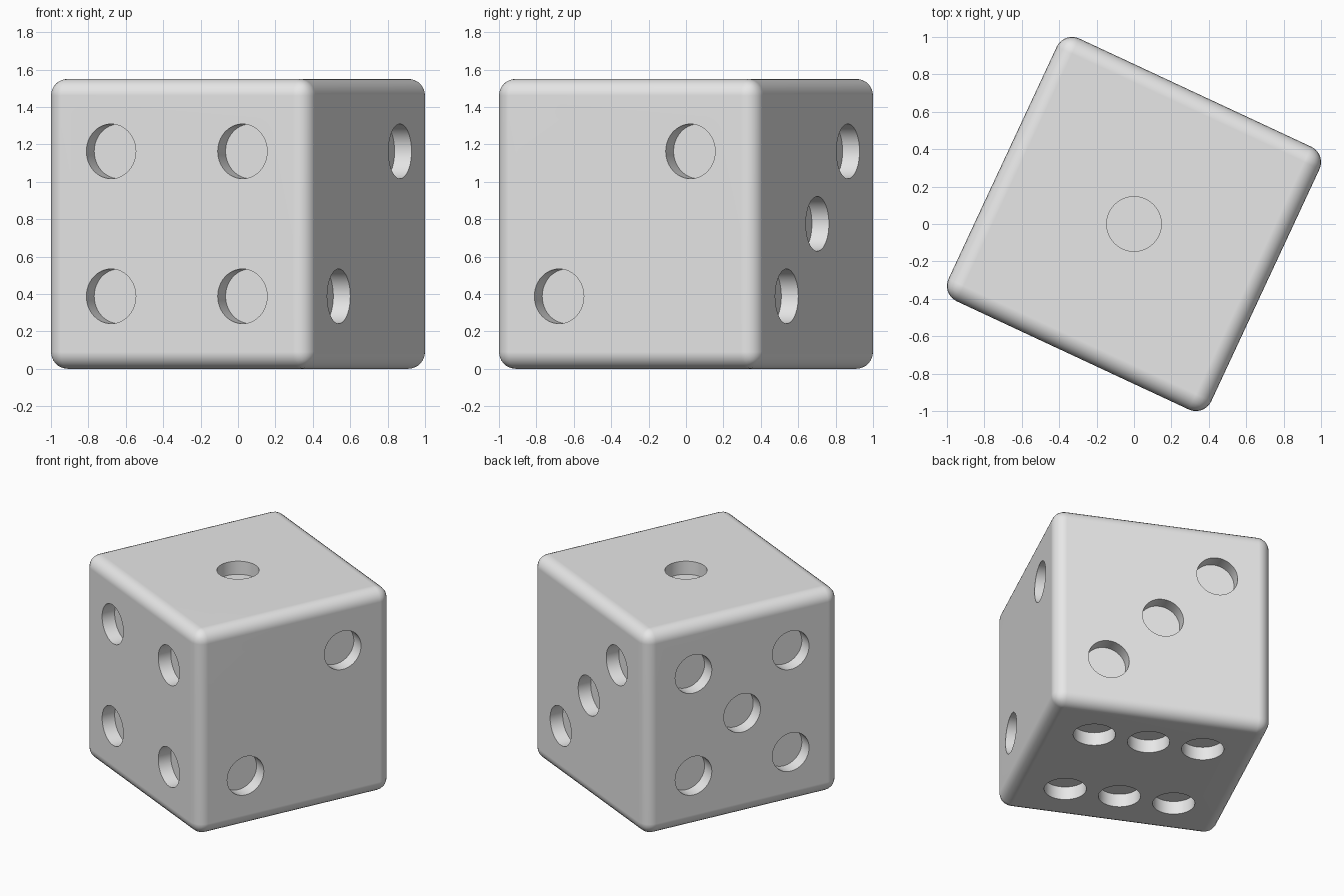
import bpy
import bmesh
from math import radians
from mathutils import Matrix, Vector

default = bpy.data.objects.get("Cube")
if default:
    bpy.data.objects.remove(default, do_unlink=True)

HALF = 0.775        # half the side of the die
ROUND = 0.09        # edge rounding
PIP_RADIUS = 0.146
PIP_DEPTH = 0.1
STEP = HALF / 2     # pip spacing from the face centre

grey = bpy.data.materials.new("light grey")
grey.use_nodes = True
grey.diffuse_color = (0.8, 0.8, 0.8, 1)
grey.node_tree.nodes["Principled BSDF"].inputs["Base Color"].default_value = (0.8, 0.8, 0.8, 1)


def add_object(name, bm):
    mesh = bpy.data.meshes.new(name)
    bm.to_mesh(mesh)
    bm.free()
    mesh.materials.append(grey)
    obj = bpy.data.objects.new(name, mesh)
    bpy.context.collection.objects.link(obj)
    return obj


# Rounded cube body
bm = bmesh.new()
bmesh.ops.create_cube(bm, size=2 * HALF)
bmesh.ops.bevel(bm, geom=bm.edges[:], offset=ROUND, offset_type='OFFSET',
                segments=6, profile=0.5, affect='EDGES')
die = add_object("die_body", bm)

# Pips: outward direction of each face and the pip centres on it, in steps
corners = [(a, b) for a in (-1, 1) for b in (-1, 1)]
faces = [
    ((0, 0, 1), [(0, 0, 0)]),
    ((1, 0, 0), [(0, 1, 1), (0, -1, -1)]),
    ((0, 1, 0), [(-1, 0, 1), (0, 0, 0), (1, 0, -1)]),
    ((0, -1, 0), [(a, 0, b) for a, b in corners]),
    ((-1, 0, 0), [(0, a, b) for a, b in corners] + [(0, 0, 0)]),
    ((0, 0, -1), [(a, b, 0) for a in (-1, 0, 1) for b in (-1, 1)]),
]
bm = bmesh.new()
for direction, spots in faces:
    normal = Vector(direction)
    turn = normal.to_track_quat('Z', 'Y').to_matrix().to_4x4()
    for spot in spots:
        centre = normal * HALF + Vector(spot) * STEP
        bmesh.ops.create_cone(bm, cap_ends=True, segments=48,
                              radius1=PIP_RADIUS, radius2=PIP_RADIUS,
                              depth=2 * PIP_DEPTH,
                              matrix=Matrix.Translation(centre) @ turn)
cutter = add_object("pip_cutter", bm)
cutter.hide_render = True

# Cut the pips into the body
bpy.ops.object.select_all(action='DESELECT')
die.select_set(True)
bpy.context.view_layer.objects.active = die
cut = die.modifiers.new("pips", 'BOOLEAN')
cut.operation = 'DIFFERENCE'
cut.solver = 'EXACT'
cut.object = cutter
bpy.ops.object.modifier_apply(modifier=cut.name)
bpy.data.objects.remove(cutter, do_unlink=True)

# Smooth rounding with crisp pip rims and flat faces
bpy.ops.object.shade_smooth_by_angle(angle=radians(35))
flat = die.modifiers.new("flat_faces", 'WEIGHTED_NORMAL')
flat.keep_sharp = True

# Stand it on the ground, turned about the vertical
die.data.transform(Matrix.Translation((0, 0, HALF)) @ Matrix.Rotation(radians(-25), 4, 'Z'))
